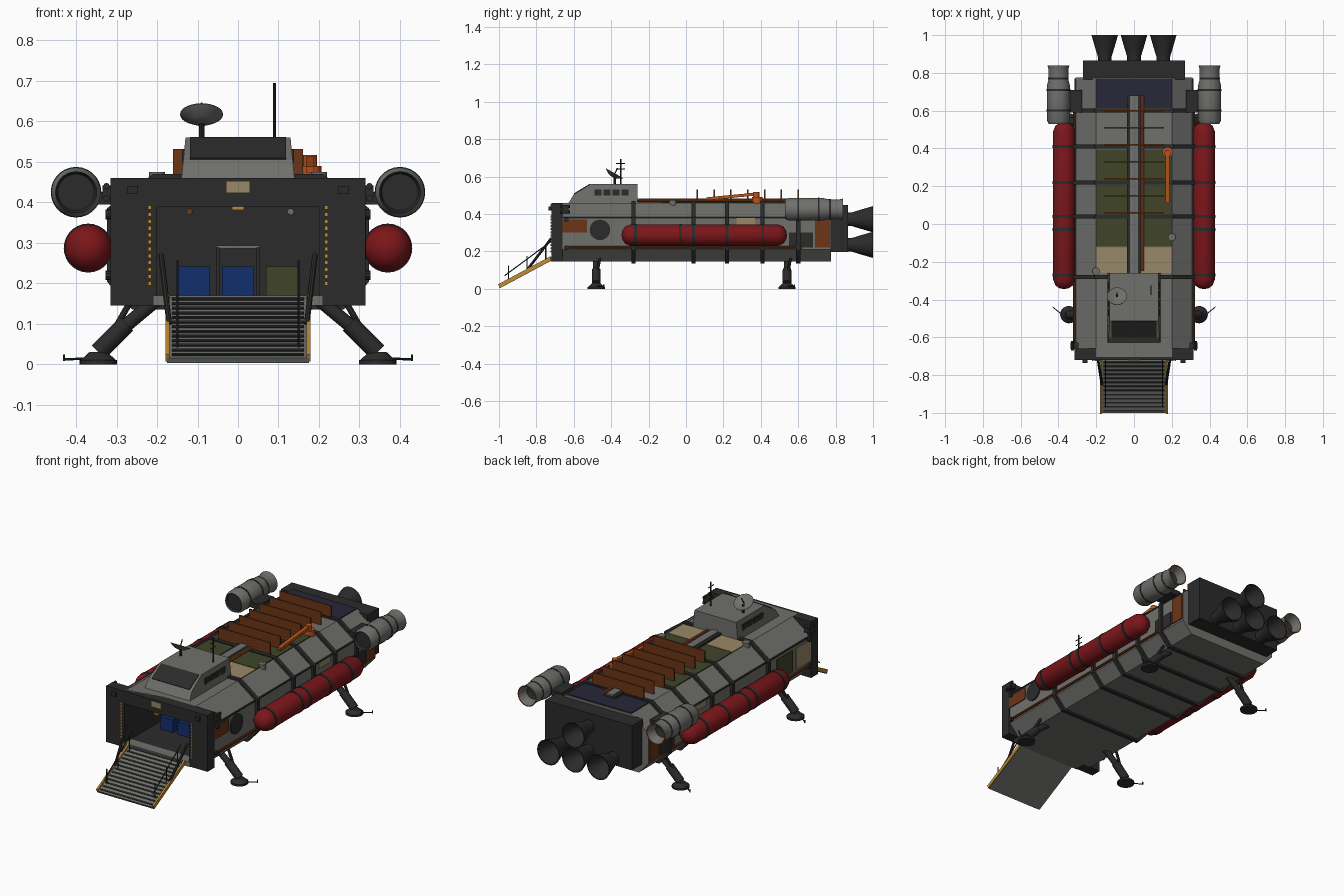
import bpy, bmesh, math
from mathutils import Vector, Matrix

if "Cube" in bpy.data.objects:
    bpy.data.objects.remove(bpy.data.objects["Cube"])

def material(name, rgb):
    m = bpy.data.materials.new(name)
    m.diffuse_color = (*rgb, 1)
    m.use_nodes = True
    m.node_tree.nodes["Principled BSDF"].inputs["Base Color"].default_value = m.diffuse_color
    return m

GREY = material("hull grey", (.16, .16, .15))
DARK = material("dark grey", (.024, .024, .024))
RED = material("tank red", (.20, .008, .01))
RUST = material("rust", (.15, .035, .008))
ORANGE = material("orange", (.50, .085, .01))
AMBER = material("amber", (.55, .27, .03))
OLIVE = material("olive", (.05, .06, .022))
TAN = material("tan", (.32, .25, .14))
BLUE = material("blue", (.006, .028, .15))
NAVY = material("navy", (.02, .02, .04))

def finish(bm, name, mats, smooth=False):
    bmesh.ops.remove_doubles(bm, verts=bm.verts, dist=1e-5)
    bmesh.ops.recalc_face_normals(bm, faces=bm.faces)
    me = bpy.data.meshes.new(name)
    bm.to_mesh(me)
    bm.free()
    o = bpy.data.objects.new(name, me)
    bpy.context.collection.objects.link(o)
    for m in mats if isinstance(mats, (list, tuple)) else [mats]:
        me.materials.append(m)
    if smooth:
        bpy.ops.object.select_all(action='DESELECT')
        o.select_set(True)
        bpy.context.view_layer.objects.active = o
        bpy.ops.object.shade_smooth_by_angle(angle=math.radians(35))
    return o

def box(name, mat, c, size, rx=0):
    bm = bmesh.new()
    bmesh.ops.create_cube(bm, size=1, matrix=Matrix.Translation(c) @ Matrix.Rotation(rx, 4, 'X') @ Matrix.Diagonal((*size, 1)))
    return finish(bm, name, mat)

def rod(name, mat, p, q, r, r2=None, n=16):
    p, q = Vector(p), Vector(q)
    bm = bmesh.new()
    rot = (q - p).to_track_quat('Z', 'Y').to_matrix().to_4x4()
    bmesh.ops.create_cone(bm, cap_ends=True, segments=n, radius1=r, radius2=r if r2 is None else r2,
                          depth=(q - p).length, matrix=Matrix.Translation((p + q) / 2) @ rot)
    return finish(bm, name, mat, True)

def prism(name, mat, pts, a, b, axis='y'):
    bm = bmesh.new()
    put = (lambda u, v, t: (u, t, v)) if axis == 'y' else (lambda u, v, t: (t, u, v))
    ends = [[bm.verts.new(put(u, v, t)) for u, v in pts] for t in (a, b)]
    for e in ends:
        bm.faces.new(e)
    for i in range(len(pts)):
        j = (i + 1) % len(pts)
        bm.faces.new((ends[0][i], ends[0][j], ends[1][j], ends[1][i]))
    return finish(bm, name, mat)

def lathe(name, mats, prof, loc, seg_mats=None, n=28, rot=Matrix()):
    """Turn (along, radius) points around the y axis through loc."""
    bm = bmesh.new()
    M = Matrix.Translation(loc) @ rot
    rings = [[bm.verts.new(M @ Vector((r * math.cos(k * math.tau / n), t, r * math.sin(k * math.tau / n))))
              for k in range(n)] for t, r in prof]
    for i in range(len(prof) - 1):
        for k in range(n):
            l = (k + 1) % n
            f = bm.faces.new((rings[i][k], rings[i][l], rings[i + 1][l], rings[i + 1][k]))
            f.material_index = seg_mats[i] if seg_mats else 0
    bmesh.ops.dissolve_degenerate(bm, dist=1e-6, edges=bm.edges)
    return finish(bm, name, mats, True)

# Hull with a cargo bay cut into the front
half = [(.25, .145), (.31, .21), (.31, .38), (.2, .46)]
outline = half + [(-x, z) for x, z in reversed(half)]
hull = prism("hull", [GREY, DARK], outline, -.705, .775)
cutter = box("bay_cutter", DARK, (0, -.56, .28), (.4, .46, .22))
cutter.hide_render = True
mod = hull.modifiers.new("bay", 'BOOLEAN')
mod.operation, mod.solver, mod.object = 'DIFFERENCE', 'EXACT', cutter
bpy.context.view_layer.objects.active = hull
bpy.ops.object.modifier_apply(modifier="bay")
bpy.data.objects.remove(cutter)
for f in hull.data.polygons:
    c = f.center
    inside = abs(c.x) < .205 and .165 < c.z < .395 and -.7 < c.y < -.3
    f.material_index = 1 if inside else 0

# Hoop frames round the hull
for y in (-.28, .04, .22, .41, .6):
    prism("hoop_frame", DARK, [(x * 1.045, .3 + (z - .3) * 1.065) for x, z in outline], y - .011, y + .011)

# Front portal
for s in (-1, 1):
    box("portal_jamb", DARK, (s * .2575, -.69, .3025), (.115, .06, .315))
    box("portal_foot", DARK, (s * .26, -.727, .43), (.025, .016, .02))
    for i in range(12):
        box("portal_light", AMBER, (s * .218, -.7215, .2 + i * .017), (.009, .005, .01))
    box("door_trim", DARK, (s * .05, -.345, .23), (.008, .03, .12))
box("portal_lintel", DARK, (0, -.69, .425), (.4, .06, .07))
box("portal_sill", GREY, (0, -.695, .158), (.42, .06, .025))
box("portal_plate", TAN, (0, -.722, .438), (.06, .006, .03))
box("portal_lamp", AMBER, (0, -.722, .385), (.03, .006, .009))
box("door_header", GREY, (0, -.345, .29), (.108, .03, .008))
for x, m in ((-.108, BLUE), (0, BLUE), (.108, OLIVE)):
    box("cargo_crate", m, (x, -.43, .206), (.078, .1, .072))
for x, m in ((-.12, RUST), (.13, GREY)):
    rod("bay_lamp", m, (x, -.34, .377), (x, -.33, .377), .008)

# Ramp with treads, amber edges and rails
ang = math.atan2(.15, .28)
R = Matrix.Rotation(ang, 4, 'X')
rc = Vector((0, -.857, .085))
box("ramp", GREY, rc, (.35, .32, .014), ang)
for i in range(13):
    box("ramp_tread", DARK, rc + R @ Vector((0, -.145 + i * .0242, .008)), (.325, .009, .005), ang)
for s in (-1, 1):
    box("ramp_edge", AMBER, rc + R @ Vector((s * .174, 0, .006)), (.01, .318, .02), ang)
    rod("ramp_piston", DARK, (s * .17, -.85, .1), (s * .19, -.72, .27), .007, n=8)
    rod("ramp_rail", DARK, (s * .15, -.97, .07), (s * .15, -.72, .255), .003, n=6)
    for y, z in ((-.95, .04), (-.85, .09), (-.75, .145)):
        rod("rail_post", DARK, (s * .15, y, z), (s * .15, y, z + .085), .003, n=6)

# Cockpit
cab = prism("cockpit", GREY, [(-.63, .455), (-.6, .505), (-.51, .56), (-.26, .56), (-.26, .455)], -.14, .14, 'x')
for v in cab.data.vertices:
    v.co.x *= 1 - (v.co.z - .455) * .7
box("windscreen", DARK, (0, -.556, .533), (.236, .1, .006), math.atan2(.055, .09))
for s in (-1, 1):
    for i in range(4):
        box("side_window", DARK, (s * .1345, -.47 + i * .048, .515), (.008, .036, .032))

# Dish and antenna
rod("dish_mast", DARK, (-.09, -.38, .555), (-.09, -.38, .605), .007, n=10)
lathe("dish", GREY, [(-.018, 0), (-.014, .025), (.004, .053), (.006, .053), (-.008, .025), (-.012, 0)],
      (-.09, -.385, .613), rot=Matrix.Rotation(math.radians(60), 4, 'X'))
rod("dish_feed", DARK, (-.09, -.385, .61), (-.09, -.365, .645), .003, n=6)
rod("antenna", DARK, (.09, -.35, .555), (.09, -.35, .695), .004, n=8)
for z in (.64, .67):
    rod("antenna_bar", DARK, (.09, -.375, z), (.09, -.325, z), .0025, n=6)

# Roof deck panels
for m, a, b in ((TAN, -.26, -.125), (OLIVE, -.12, .03), (OLIVE, .05, .21), (OLIVE, .23, .395), (NAVY, .615, .77)):
    box("deck_panel", m, (0, (a + b) / 2, .461), (.4, b - a, .008))
box("spine_tray", DARK, (0, .21, .466), (.075, .94, .02))
box("spine_duct", GREY, (0, .21, .472), (.042, .94, .02))
rod("spine_pipe", ORANGE, (.045, -.25, .474), (.045, .68, .474), .007, n=10)
for i in range(7):
    box("radiator_fin", RUST, (0, .06 + i * .09, .495), (.32, .008, .074))
for x, y in ((-.2, -.25), (.2, -.07)):
    rod("roof_vent", GREY, (x, y, .445), (x, y, .475), .02)

# Roof crane
rod("crane_base", ORANGE, (.178, .38, .455), (.178, .38, .49), .028)
rod("crane_head", ORANGE, (.178, .375, .49), (.178, .375, .517), .017)
box("crane_arm", ORANGE, (.178, .245, .494), (.02, .27, .016), math.atan2(.025, .26))

# Side wall panels: (sides, colour, y0, y1, z0, z1)
for sides, m, a, b, z0, z1 in (((1,), RUST, -.66, -.53, .3, .37), ((-1,), TAN, -.66, -.53, .24, .36),
                               ((-1,), OLIVE, -.5, -.36, .24, .36), ((1, -1), TAN, .27, .37, .345, .378),
                               ((1, -1), DARK, .55, .68, .22, .3), ((1, -1), RUST, .69, .77, .22, .37)):
    for s in sides:
        box("wall_panel", m, (s * .311, (a + b) / 2, (z0 + z1) / 2), (.008, b - a, z1 - z0))
rod("side_hatch", DARK, (.305, -.46, .315), (.316, -.46, .315), .055, n=24)

# Parts repeated on both sides
for s in (-1, 1):
    rod("side_pipe", RUST, (s * .316, -.65, .222), (s * .316, .62, .222), .007, n=8)
    box("shoulder_seam", DARK, (s * .309, .03, .38), (.01, 1.46, .006))
    box("manoeuvre_block", DARK, (s * .315, -.645, .425), (.04, .035, .032))
    for z in (.41, .44):
        rod("manoeuvre_jet", DARK, (s * .325, -.67, z), (s * .325, -.62, z), .008, n=8)
    for z in (.37, .22):
        rod("jet_stub", DARK, (s * .3, -.64, z), (s * .327, -.64, z), .012, n=10)

    # Red tank with bands
    lathe("side_tank", RED, [(-.345, 0), (-.34, .025), (-.325, .046), (-.295, .058), (.49, .058),
                             (.52, .046), (.535, .025), (.54, 0)], (s * .37, 0, .287))
    for y in (-.27, -.03, .04, .22, .41):
        rod("tank_band", DARK, (s * .37, y - .008, .287), (s * .37, y + .008, .287), .0605, n=28)
    for y in (-.2, .13, .45):
        box("tank_bracket", DARK, (s * .32, y, .287), (.04, .03, .04))

    # Thruster pod
    lathe("thruster_pod", [GREY, DARK, ORANGE],
          [(.545, 0), (.545, .045), (.53, .051), (.55, .061), (.73, .061), (.76, .054), (.815, .052),
           (.84, .058), (.84, .053), (.79, .036), (.77, 0)], (s * .4, 0, .425), [1, 1, 0, 0, 0, 0, 0, 2, 0, 1])
    for y, r in ((.6, .0625), (.71, .0625), (.79, .0545)):
        rod("pod_band", DARK, (s * .4, y - .005, .425), (s * .4, y + .005, .425), r, n=28) if y < .75 else \
            lathe("pod_band", DARK, [(y - .025, .0535), (y - .025, r), (y - .015, r), (y - .015, .053)], (s * .4, 0, .425))
    box("pod_pylon", DARK, (s * .32, .65, .41), (.09, .12, .03))

    # Landing legs
    for y in (-.48, .54):
        rod("leg_upper", DARK, (s * .2, y, .16), (s * .29, y, .085), .017)
        rod("leg_lower", DARK, (s * .275, y, .1), (s * .345, y, .03), .023)
        rod("leg_brace", DARK, (s * .26, y + .02, .165), (s * .32, y, .06), .008, n=8)
        rod("foot_pad", DARK, (s * .345, y, .008), (s * .345, y, .03), .046, .022, n=20)
        rod("foot_sole", DARK, (s * .345, y, 0), (s * .345, y, .01), .046, n=20)
        rod("foot_probe", DARK, (s * .38, y, .014), (s * .43, y + .04, .012), .003, n=6)
        rod("probe_tip", DARK, (s * .43, y + .04, .008), (s * .43, y + .04, .024), .003, n=6)

# Engine block and main nozzles
box("engine_block", DARK, (0, .815, .322), (.54, .1, .25))
for x, z in ((-.155, .235), (0, .235), (.155, .235), (0, .372)):
    lathe("main_nozzle", DARK, [(.855, .036), (.885, .036), (.93, .05), (1, .07), (1, .065), (.93, .044), (.89, 0)], (x, 0, z))
